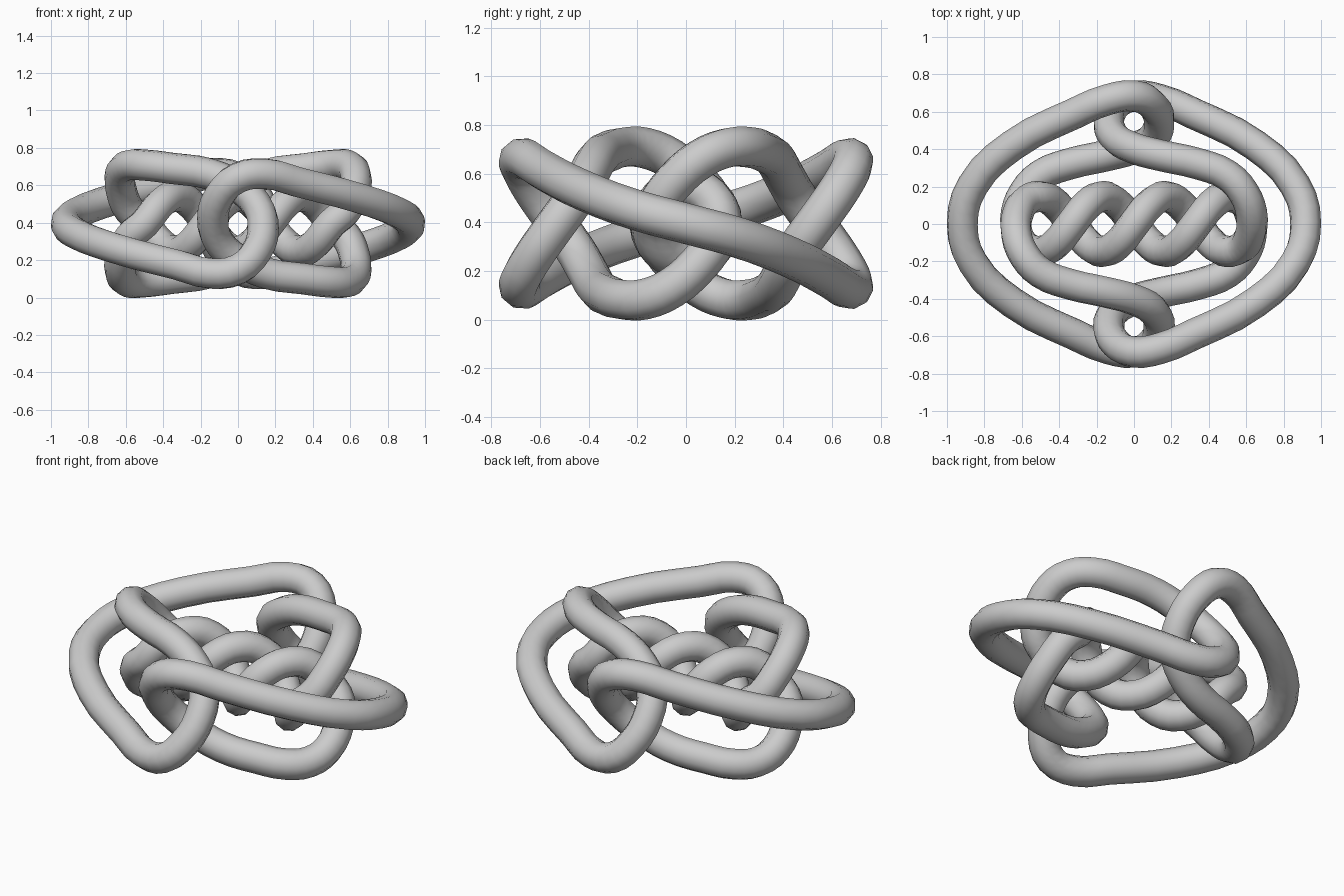
import bpy
import math
from mathutils import Vector

cube = bpy.data.objects.get("Cube")
if cube:
    bpy.data.objects.remove(cube, do_unlink=True)

TUBE_RADIUS = 0.084
MID_HEIGHT = 0.395

# One material for the whole tube
grey = bpy.data.materials.new("light_grey")
grey.use_nodes = True
grey.diffuse_color = (0.6, 0.6, 0.6, 1)
grey.node_tree.nodes["Principled BSDF"].inputs["Base Color"].default_value = (0.6, 0.6, 0.6, 1)

# A quarter of the knot path, from the outer side to the middle of the twist
quarter = [Vector(p) for p in (
    (0.918, 0, 0), (0.863, -0.205, 0.055), (0.65, -0.42, 0.135), (0.32, -0.59, 0.222),
    (0.14, -0.665, 0.267), (0, -0.685, 0.245),                     # outer arm
    (-0.095, -0.64, 0.155), (-0.135, -0.55, 0.025),
    (-0.1, -0.46, -0.1), (0, -0.405, -0.195),                      # clasp
    (0.15, -0.365, -0.265), (0.35, -0.32, -0.295), (0.5, -0.26, -0.313),
    (0.585, -0.17, -0.311), (0.628, -0.06, -0.265), (0.622, 0.05, -0.17),
    (0.575, 0.125, -0.065),                                        # inner hook
)]
# Helical twist along x
for i in range(7):
    x = 0.5 - i / 12
    t = (x - 0.5) * 3 * math.pi
    quarter.append(Vector((x, 0.147 * math.cos(t), -0.147 * math.sin(t))))


def turn(points, sx, sy, sz):
    """Half turn about one axis, given as signs."""
    return [Vector((p.x * sx, p.y * sy, p.z * sz)) for p in points]


# Repeat the quarter by half turns to close the loop
half = quarter + turn(quarter, -1, -1, 1)[-2::-1]
path = half + turn(half, 1, -1, -1)[-2:0:-1]

# Tube along the closed path
curve = bpy.data.curves.new("knot_tube", "CURVE")
curve.dimensions = "3D"
curve.resolution_u = 3
curve.bevel_depth = TUBE_RADIUS
curve.bevel_resolution = 3
curve.twist_mode = "MINIMUM"
spline = curve.splines.new("BEZIER")
spline.bezier_points.add(len(path) - 1)
spline.use_cyclic_u = True
for bp, p in zip(spline.bezier_points, path):
    bp.co = p + Vector((0, 0, MID_HEIGHT))
    bp.handle_left_type = bp.handle_right_type = "AUTO"
curve.materials.append(grey)
knot = bpy.data.objects.new("knot_tube", curve)
bpy.context.collection.objects.link(knot)

# Mesh with softened facets
bpy.ops.object.select_all(action="DESELECT")
knot.select_set(True)
bpy.context.view_layer.objects.active = knot
bpy.ops.object.convert(target="MESH")
bpy.ops.object.shade_smooth_by_angle(angle=math.radians(40))
